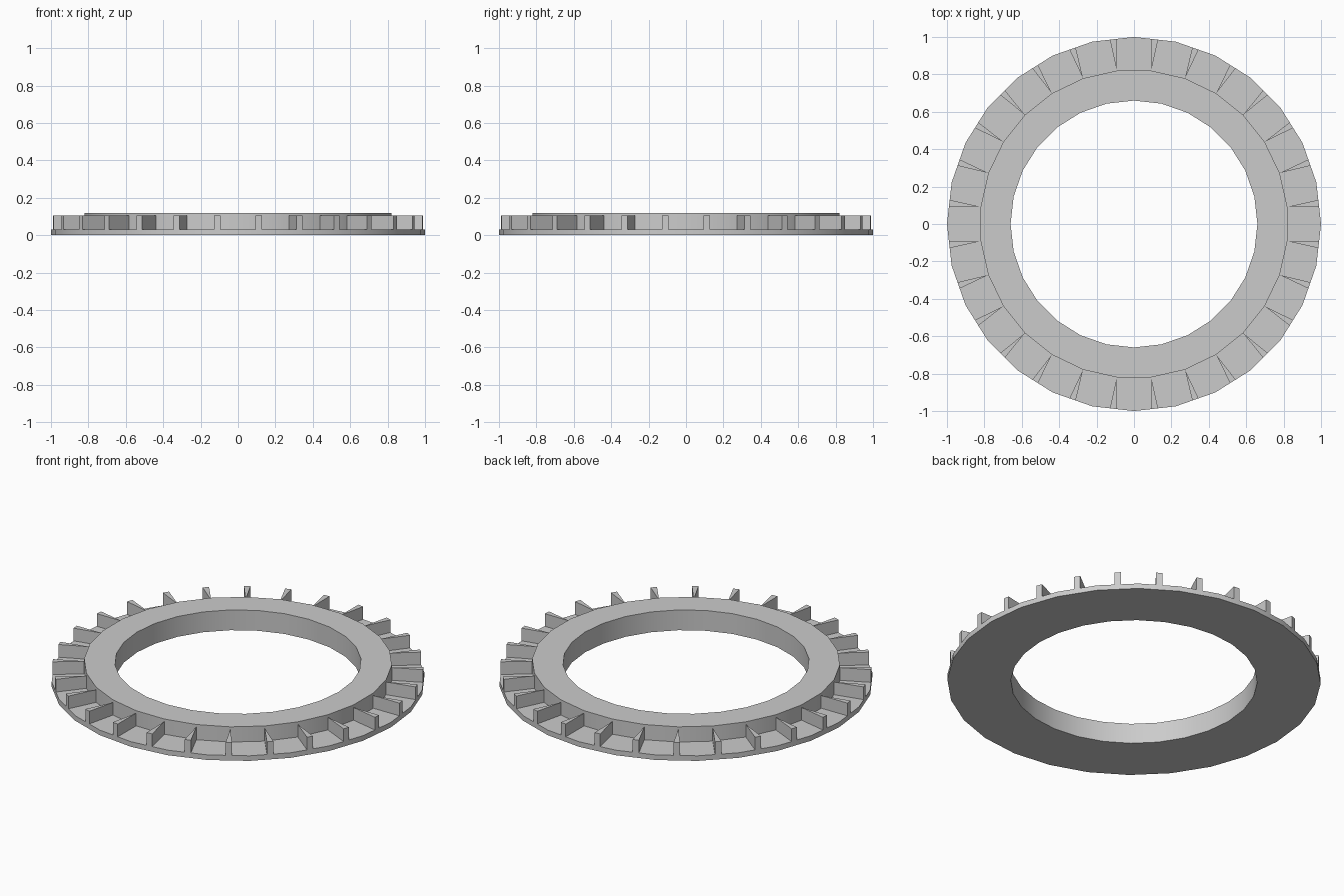
import bpy
import bmesh
import math
from mathutils import Matrix, Vector

cube = bpy.data.objects.get("Cube")
if cube:
    bpy.data.objects.remove(cube, do_unlink=True)

SIDES = 28
STEP = math.tau / SIDES
OUTER, HUB, HOLE = 1.0, 0.825, 0.66
BASE_TOP, RIB_TOP, HUB_TOP = 0.03, 0.105, 0.12

grey = bpy.data.materials.new("plain grey")
grey.use_nodes = True
grey.diffuse_color = (0.6, 0.6, 0.6, 1)
grey.node_tree.nodes["Principled BSDF"].inputs["Base Color"].default_value = (0.6, 0.6, 0.6, 1)


def make_object(name, bm):
    bmesh.ops.recalc_face_normals(bm, faces=bm.faces)
    mesh = bpy.data.meshes.new(name)
    bm.to_mesh(mesh)
    bm.free()
    mesh.materials.append(grey)
    obj = bpy.data.objects.new(name, mesh)
    bpy.context.collection.objects.link(obj)
    return obj


def polar(radius, turn, z):
    return Vector((radius * math.cos(turn * STEP), radius * math.sin(turn * STEP), z))


# Flanged ring: closed profile of (radius, height, turn offset); the hub wall sits half a step round
profile = [(OUTER, 0, 0), (OUTER, BASE_TOP, 0), (HUB, BASE_TOP, 0.5),
           (HUB, HUB_TOP, 0.5), (HOLE, HUB_TOP, 0), (HOLE, 0, 0)]
bm = bmesh.new()
loops = [[bm.verts.new(polar(r, i + off, z)) for i in range(SIDES)] for r, z, off in profile]
for k, lower in enumerate(loops):
    upper = loops[(k + 1) % len(loops)]
    for i in range(SIDES):
        j = (i + 1) % SIDES
        bm.faces.new((lower[i], lower[j], upper[j], upper[i]))
ring = make_object("flanged_ring", bm)
bpy.ops.object.select_all(action="DESELECT")
ring.select_set(True)
bpy.context.view_layer.objects.active = ring
bpy.ops.object.shade_smooth_by_angle(angle=math.radians(30))

# Radial ribs: wedges that start as an edge on the hub corners and end flush with the rim
bm = bmesh.new()
rim = OUTER * math.cos(STEP / 2)
half_width = 0.0175
plan = [(HUB, 0), (rim, -half_width), (rim, half_width)]
for i in range(SIDES):
    turn = Matrix.Rotation((i + 0.5) * STEP, 3, "Z")
    low, high = ([bm.verts.new(turn @ Vector((x, y, z))) for x, y in plan]
                 for z in (BASE_TOP, RIB_TOP))
    bm.faces.new(low)
    bm.faces.new(high)
    for a in range(3):
        b = (a + 1) % 3
        bm.faces.new((low[a], low[b], high[b], high[a]))
make_object("radial_ribs", bm)
